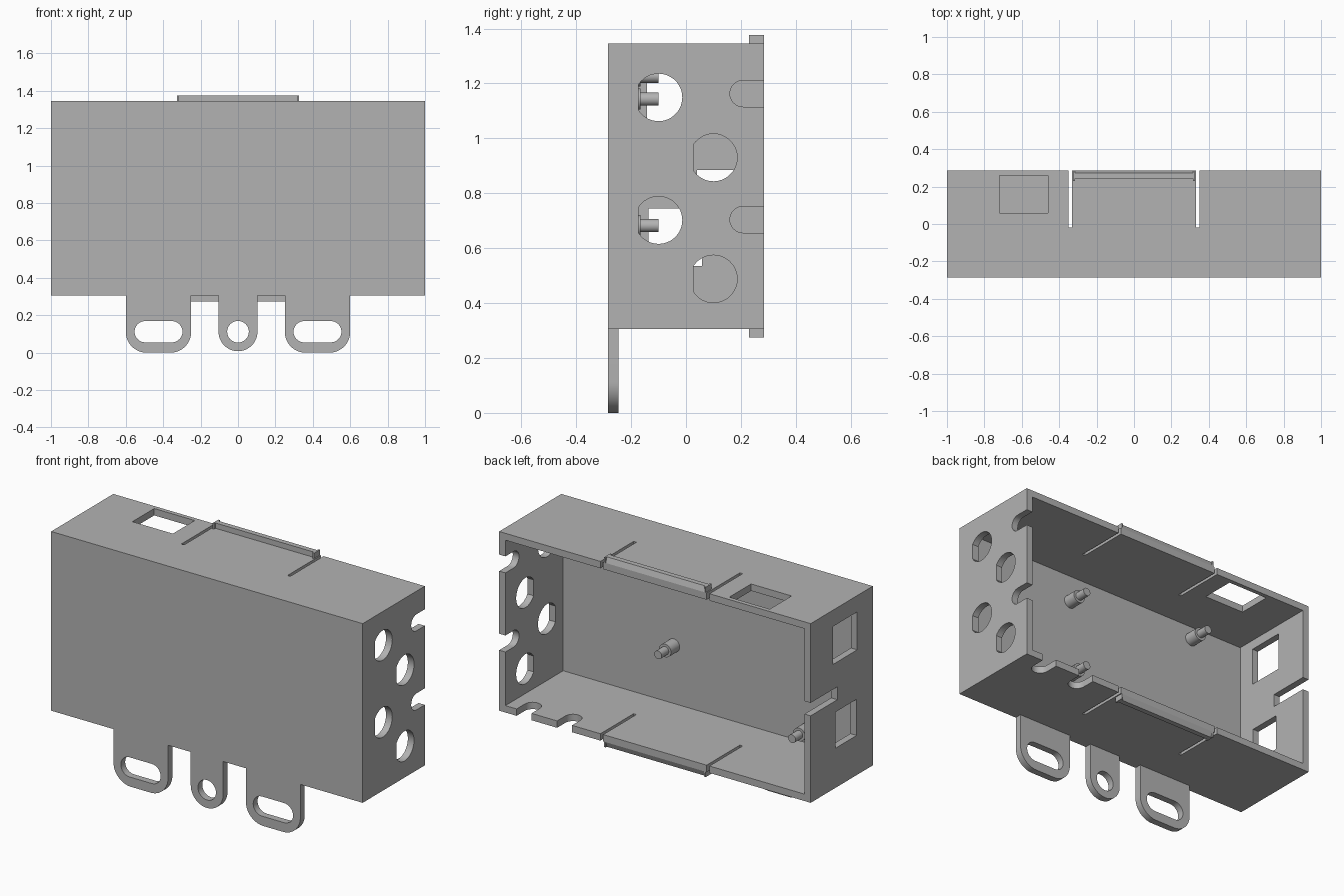
import bpy, bmesh
from math import radians, sin, cos
from mathutils import Vector

cube = bpy.data.objects.get("Cube")
if cube:
    bpy.data.objects.remove(cube, do_unlink=True)

grey = bpy.data.materials.new("plain grey")
grey.use_nodes = True
grey.diffuse_color = (0.45, 0.45, 0.45, 1)
grey.node_tree.nodes["Principled BSDF"].inputs["Base Color"].default_value = (0.45, 0.45, 0.45, 1)

BACK, BOTTOM, TOP, WALL = 0.285, 0.305, 1.345, 0.04
MID = (BOTTOM + TOP) / 2


def arc(cx, cy, r, start, end, n=16):
    angles = [radians(start + (end - start) * i / n) for i in range(n + 1)]
    return [(cx + r * cos(a), cy + r * sin(a)) for a in angles]


def circle(cx, cy, r):
    return arc(cx, cy, r, 0, 360, 32)[:-1]


def rect(a0, a1, b0, b1):
    return [(a0, b0), (a1, b0), (a1, b1), (a0, b1)]


def stadium(cx, cy, half, r):
    return arc(cx + half, cy, r, -90, 90) + arc(cx - half, cy, r, 90, 270)


def prism(name, outline, axis, lo, hi):
    """Extrude a closed outline along one axis."""
    place = {"x": lambda a, b, t: (t, a, b),
             "y": lambda a, b, t: (a, t, b),
             "z": lambda a, b, t: (a, b, t)}[axis]
    bm = bmesh.new()
    base = bm.faces.new([bm.verts.new(place(a, b, lo)) for a, b in outline])
    new = bmesh.ops.extrude_face_region(bm, geom=[base])["geom"]
    bmesh.ops.translate(bm, vec=Vector(place(0, 0, hi - lo)),
                        verts=[v for v in new if isinstance(v, bmesh.types.BMVert)])
    bmesh.ops.recalc_face_normals(bm, faces=bm.faces)
    mesh = bpy.data.meshes.new(name)
    bm.to_mesh(mesh)
    bm.free()
    mesh.materials.append(grey)
    obj = bpy.data.objects.new(name, mesh)
    bpy.context.collection.objects.link(obj)
    return obj


def cut(obj, outline, axis, lo, hi):
    """Subtract an extruded outline from an object."""
    cutter = prism("cutter", outline, axis, lo, hi)
    cutter.hide_render = True
    mod = obj.modifiers.new("cut", "BOOLEAN")
    mod.operation, mod.solver, mod.object = "DIFFERENCE", "EXACT", cutter
    bpy.context.view_layer.update()
    result = bpy.data.meshes.new_from_object(obj.evaluated_get(bpy.context.evaluated_depsgraph_get()))
    obj.modifiers.clear()
    obj.data = result
    bpy.data.objects.remove(cutter, do_unlink=True)


# Box shell, open at the back
shell = prism("box_shell", rect(-1, 1, BOTTOM, TOP), "y", -BACK, BACK)
cut(shell, rect(-1 + WALL, 1 - WALL, BOTTOM + WALL, TOP - WALL), "y", -BACK + WALL, 0.4)

# Flat-sided cable holes in the left wall
for y, z in [(-0.1, 1.149), (0.1, 0.93), (-0.1, 0.702), (0.1, 0.488)]:
    cut(shell, arc(y, z, 0.0865, -148, 148, 30), "x", 0.9, 1.1)

# Round-ended notches in the left wall and the floor
for z in (1.163, 0.704):
    cut(shell, arc(0.208, z, 0.048, 90, 270) + [(0.4, z - 0.048), (0.4, z + 0.048)], "x", 0.9, 1.1)
for x in (0.84, 0.58):
    cut(shell, arc(x, 0.208, 0.048, 180, 360) + [(x + 0.048, 0.4), (x - 0.048, 0.4)], "z", 0.2, 0.4)

# Square windows and slot in the right wall, window in the roof
for outline in (rect(-0.142, 0.08, 1.03, 1.25), rect(-0.137, 0.058, 0.535, 0.745),
                rect(0.04, 0.4, 0.81, 0.885)):
    cut(shell, outline, "x", -1.1, -0.9)
cut(shell, rect(-0.72, -0.46, 0.06, 0.26), "z", 1.25, 1.45)

# Slits beside the snap tongues, through roof and floor
for side in (-1, 1):
    cut(shell, rect(side * 0.341 - 0.009, side * 0.341 + 0.009, -0.02, 0.4), "z", 0.2, 1.45)

# Snap ridges with thin end plates
for label, sign in (("top", 1), ("bottom", -1)):
    base = MID + sign * (TOP - MID)
    tip = base + sign * 0.031
    prism(label + "_snap_ridge", [(0.243, base), (0.243, tip), (0.273, tip), (BACK, base)],
          "x", -0.316, 0.316)
    for side in (-1, 1):
        x = side * 0.321
        prism(label + "_ridge_end", rect(0.23, BACK, base, tip), "x", x - 0.005, x + 0.005)

# Mounting ears below the front wall
for side in (-1, 1):
    x = side * 0.425
    ear = prism("side_ear", arc(x - 0.063, 0.112, 0.112, 180, 270) + arc(x + 0.063, 0.112, 0.112, 270, 360)
                + [(x + 0.175, BOTTOM), (x - 0.175, BOTTOM)], "y", -BACK, -BACK + WALL)
    cut(ear, stadium(x, 0.112, 0.071, 0.057), "y", -0.4, 0)
ear = prism("middle_ear", arc(0, 0.112, 0.104, 180, 360, 24) + [(0.104, BOTTOM), (-0.104, BOTTOM)],
            "y", -BACK, -BACK + WALL)
cut(ear, circle(0, 0.112, 0.058), "y", -0.4, 0)

# Stepped standoff pins inside
for x, z in [(0.25, 1.143), (0.25, 0.682), (-0.61, 1.226), (-0.61, 0.425)]:
    prism("standoff_base", circle(x, z, 0.038), "y", -BACK + WALL, -0.165)
    prism("standoff_pin", circle(x, z, 0.024), "y", -0.165, -0.1)

# Smooth the curved walls, keep edges sharp
bpy.ops.object.select_all(action="DESELECT")
for obj in bpy.context.collection.objects:
    if obj.type == "MESH":
        obj.select_set(True)
bpy.context.view_layer.objects.active = shell
bpy.ops.object.shade_smooth_by_angle(angle=radians(30))
